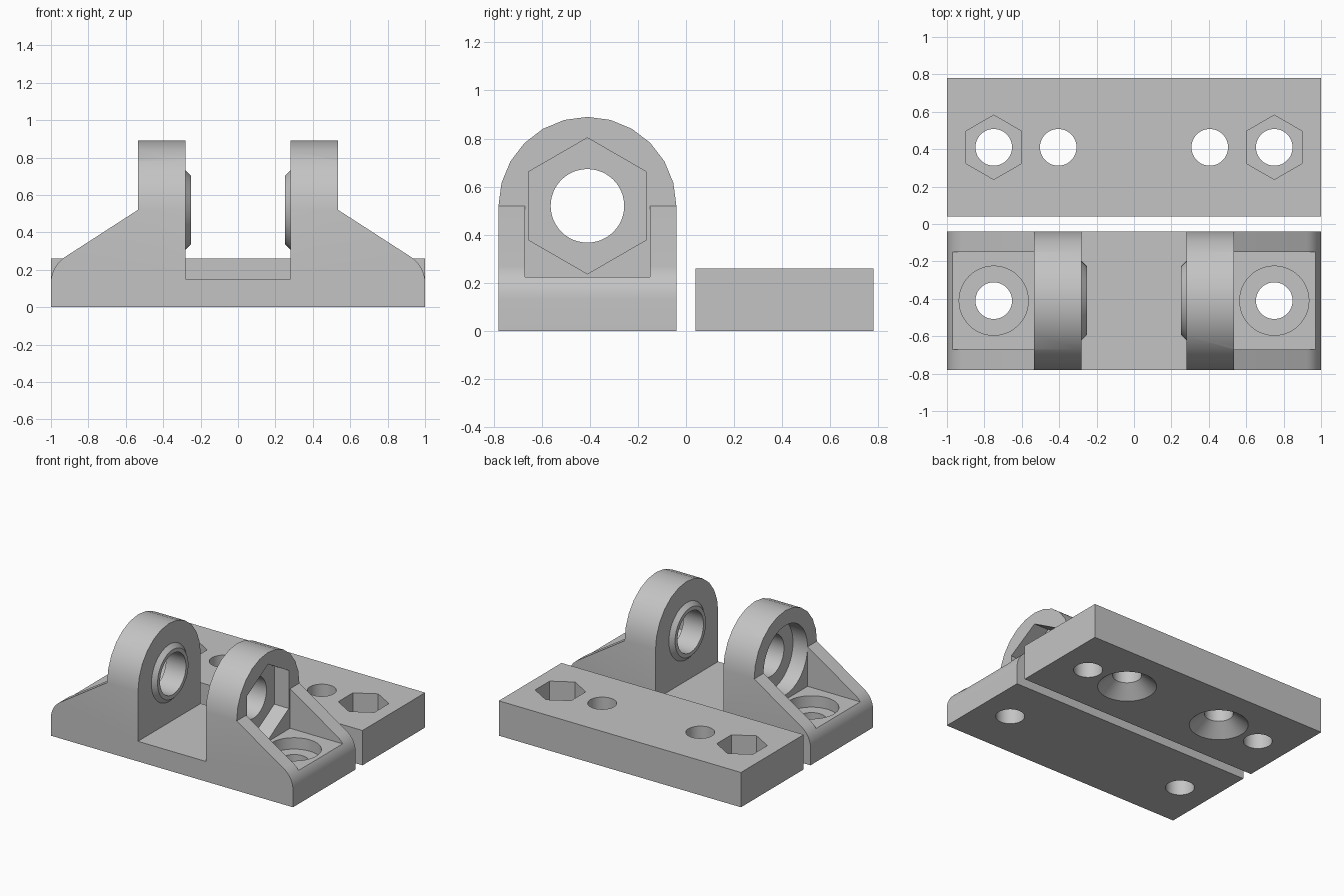
import bpy, bmesh, math

cube = bpy.data.objects.get("Cube")
if cube:
    bpy.data.objects.remove(cube, do_unlink=True)

GREY = (0.55, 0.55, 0.55, 1)
mat = bpy.data.materials.new("plain grey")
mat.use_nodes = True
mat.diffuse_color = GREY
mat.node_tree.nodes["Principled BSDF"].inputs["Base Color"].default_value = GREY

PLACE = {"x": lambda u, v, t: (t, u, v),
         "y": lambda u, v, t: (u, t, v),
         "z": lambda u, v, t: (u, v, t)}


def loft(name, axis, sections):
    """Solid through matching outlines; sections are (position, outline)."""
    bm = bmesh.new()
    rings = [[bm.verts.new(PLACE[axis](u, v, t)) for u, v in pts]
             for t, pts in sections]
    for a, b in zip(rings, rings[1:]):
        for i in range(len(a)):
            j = (i + 1) % len(a)
            bm.faces.new((a[i], a[j], b[j], b[i]))
    bm.faces.new(rings[0])
    bm.faces.new(rings[-1])
    bmesh.ops.recalc_face_normals(bm, faces=bm.faces)
    mesh = bpy.data.meshes.new(name)
    bm.to_mesh(mesh)
    bm.free()
    mesh.materials.append(mat)
    obj = bpy.data.objects.new(name, mesh)
    bpy.context.collection.objects.link(obj)
    return obj


def arc(cu, cv, r, start, end, steps):
    """Points on an arc, with degrees measured from +v towards +u."""
    angles = [math.radians(start + (end - start) * i / steps)
              for i in range(steps + 1)]
    return [(cu + r * math.sin(a), cv + r * math.cos(a)) for a in angles]


def bar(name, axis, t0, t1, centre, r0, r1=None, sides=48):
    """Round or polygonal bar, tapered when r1 is given."""
    ring = lambda r: arc(*centre, r, 0, 360, sides)[:-1]
    return loft(name, axis, [(t0, ring(r0)), (t1, ring(r1 or r0))])


def rect(u0, u1, v0, v1):
    return [(u0, v0), (u1, v0), (u1, v1), (u0, v1)]


def combine(target, tool, operation="DIFFERENCE"):
    mod = target.modifiers.new(operation.title(), "BOOLEAN")
    mod.operation = operation
    mod.solver = "EXACT"
    mod.object = tool
    bpy.context.view_layer.objects.active = target
    bpy.ops.object.modifier_apply(modifier=mod.name)
    bpy.data.objects.remove(tool, do_unlink=True)


def finish(obj):
    bpy.ops.object.select_all(action="DESELECT")
    obj.select_set(True)
    bpy.context.view_layer.objects.active = obj
    bpy.ops.object.shade_smooth_by_angle(angle=math.radians(30))


MID = 0.41          # distance of both parts from the centre line
HALF = 0.37         # half depth of both parts
PIVOT = 0.52        # height of the hinge axis
INNER, OUTER = 0.28, 0.535
BOLT = 0.098

# Hinge bracket: side profile with rounded toes, trimmed by the lug outline
half = ([(1, 0)] + arc(0.835, 0.13, 0.165, 90, 32.6, 8)
        + [(OUTER, PIVOT), (OUTER, 1), (INNER, 1), (INNER, 0.15)])
profile = half + [(-x, z) for x, z in reversed(half)]
bracket = loft("hinge_bracket", "y", [(-1, profile), (0, profile)])
outline = ([(-MID - HALF, -0.1)] + arc(-MID, PIVOT, HALF, -90, 90, 12)
           + [(-MID + HALF, -0.1)])
combine(bracket, loft("lug_outline", "x", [(-1.1, outline), (1.1, outline)]),
        "INTERSECT")

# Tapered bosses, recesses between the gussets and screw seats
for s in (-1, 1):
    combine(bracket, bar("boss", "x", s * 0.25, s * 0.30, (-MID, PIVOT),
                         0.182, 0.232), "UNION")
    slot = rect(-MID - 0.26, -MID + 0.26, 0.225, 0.8)
    combine(bracket, loft("slot", "x", [(s * OUTER, slot), (s * 1.1, slot)]))
    seat = (s * 0.75, -MID)
    combine(bracket, bar("screw_seat", "z", 0.14, 0.4, seat, 0.185))
    combine(bracket, bar("screw_hole", "z", -0.1, 0.3, seat, BOLT))

# Hinge bore with a hexagonal pocket on one side and a round one on the other
combine(bracket, bar("hex_pocket", "x", 0.415, 0.6, (-MID, PIVOT), 0.283,
                     sides=6))
combine(bracket, bar("round_pocket", "x", -0.6, -0.415, (-MID, PIVOT), 0.259))
combine(bracket, bar("bore", "x", -1.2, 1.2, (-MID, PIVOT), 0.153))
finish(bracket)

# Backing plate: nut pockets at the ends, countersunk holes nearer the middle
face = rect(-1, 1, MID - HALF, MID + HALF)
plate = loft("backing_plate", "z", [(0, face), (0.26, face)])
for s in (-1, 1):
    nut, screw = (s * 0.75, MID), (s * 0.405, MID)
    combine(plate, bar("nut_pocket", "z", 0.12, 0.4, nut, 0.172, sides=6))
    combine(plate, bar("nut_hole", "z", -0.1, 0.3, nut, BOLT))
    combine(plate, bar("countersink", "z", -0.02, 0.085, screw, 0.224, BOLT))
    combine(plate, bar("screw_hole", "z", -0.1, 0.4, screw, BOLT))
finish(plate)
